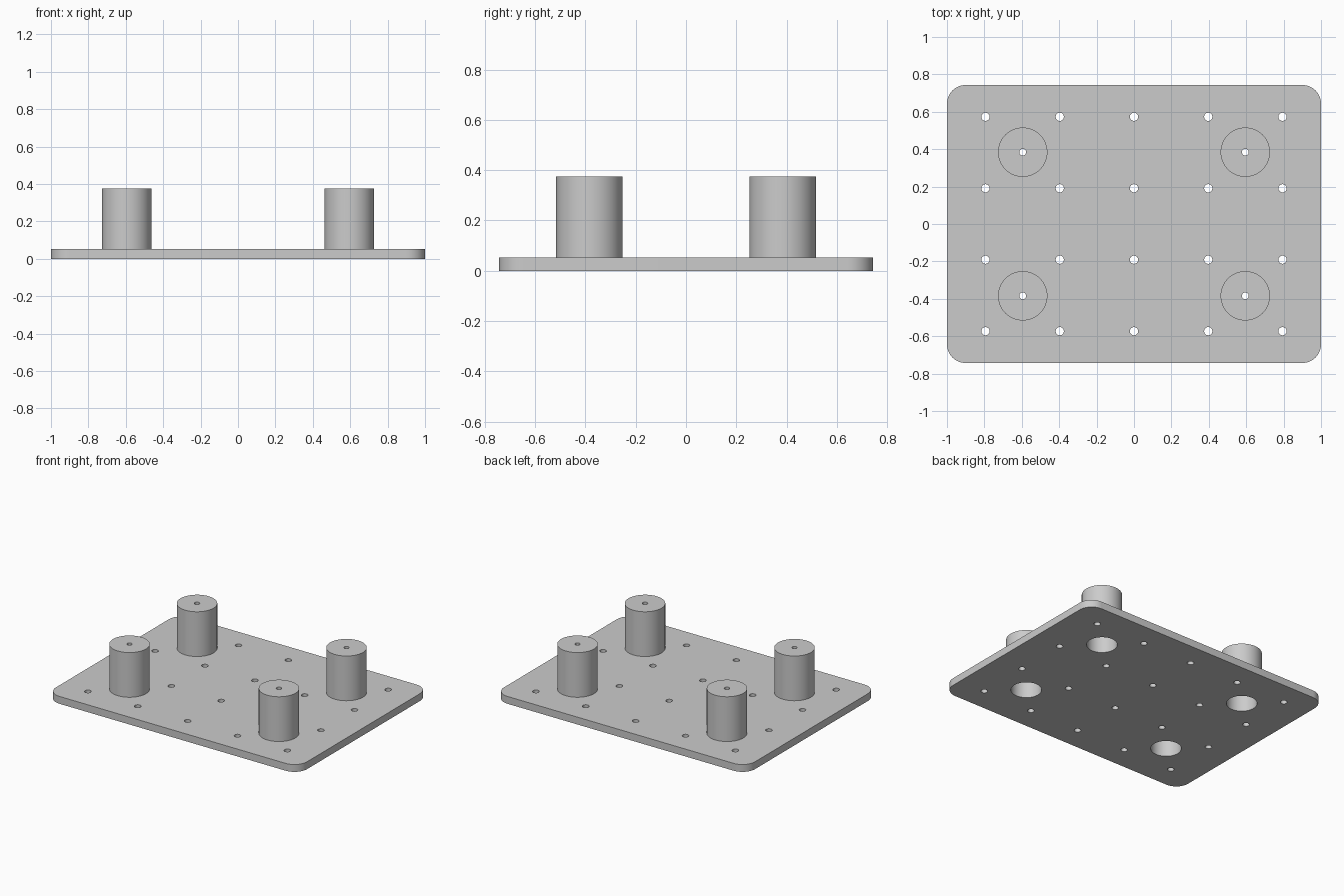
import bpy, bmesh
from math import sin, cos, pi, radians
from mathutils import Matrix, Vector

cube = bpy.data.objects.get("Cube")
if cube:
    bpy.data.objects.remove(cube, do_unlink=True)

HALF_X, HALF_Y, CORNER = 1.0, 0.743, 0.1
THICK, TOP = 0.053, 0.375
POST_R, BORE_R, SCREW_R, HOLE_R = 0.132, 0.1, 0.018, 0.022
POST_X, POST_Y = 0.595, 0.384
PITCH_X, PITCH_Y = 0.397, 0.382

grey = bpy.data.materials.new("plain grey")
grey.use_nodes = True
grey.diffuse_color = (0.6, 0.6, 0.6, 1)
grey.node_tree.nodes["Principled BSDF"].inputs["Base Color"].default_value = (0.6, 0.6, 0.6, 1)


def arc(cx, cy, r, start, end, steps):
    return [(cx + r * cos(start + (end - start) * i / steps),
             cy + r * sin(start + (end - start) * i / steps)) for i in range(steps + 1)]


def circle(cx, cy, r, steps):
    return arc(cx, cy, r, 0, 2 * pi, steps)[:-1]


def add_object(name, mesh):
    obj = bpy.data.objects.new(name, mesh)
    bpy.context.collection.objects.link(obj)
    mesh.materials.clear()
    mesh.materials.append(grey)
    bpy.ops.object.select_all(action='DESELECT')
    obj.select_set(True)
    bpy.context.view_layer.objects.active = obj
    bpy.ops.object.shade_smooth_by_angle(angle=radians(30))
    return obj


def slab(name, loops, thickness):
    """Filled flat outline with holes, extruded upward from z = 0."""
    curve = bpy.data.curves.new(name + " outline", 'CURVE')
    curve.dimensions = '2D'
    curve.fill_mode = 'BOTH'
    curve.extrude = thickness / 2
    for loop in loops:
        spline = curve.splines.new('POLY')
        spline.points.add(len(loop) - 1)
        for point, (x, y) in zip(spline.points, loop):
            point.co = (x, y, 0, 1)
        spline.use_cyclic_u = True
    helper = bpy.data.objects.new(name + " outline", curve)
    bpy.context.collection.objects.link(helper)
    bpy.context.view_layer.update()
    graph = bpy.context.evaluated_depsgraph_get()
    mesh = bpy.data.meshes.new_from_object(helper.evaluated_get(graph))
    bpy.data.objects.remove(helper, do_unlink=True)
    bm = bmesh.new()
    bm.from_mesh(mesh)
    bmesh.ops.remove_doubles(bm, verts=bm.verts, dist=1e-5)
    bmesh.ops.translate(bm, verts=bm.verts, vec=(0, 0, thickness / 2))
    bmesh.ops.recalc_face_normals(bm, faces=bm.faces)
    bm.to_mesh(mesh)
    bm.free()
    return add_object(name, mesh)


def lathe(name, profile, location, steps=64):
    """Closed (radius, height) profile turned around z."""
    bm = bmesh.new()
    verts = [bm.verts.new((r, 0, z)) for r, z in profile]
    edges = [bm.edges.new((verts[i - 1], verts[i])) for i in range(len(verts))]
    bmesh.ops.spin(bm, geom=verts + edges, cent=(0, 0, 0), axis=(0, 0, 1),
                   angle=2 * pi, steps=steps)
    bmesh.ops.remove_doubles(bm, verts=bm.verts, dist=1e-5)
    bmesh.ops.recalc_face_normals(bm, faces=bm.faces)
    mesh = bpy.data.meshes.new(name)
    bm.to_mesh(mesh)
    bm.free()
    add_object(name, mesh).location = location


# Base plate: rounded rectangle with a grid of holes and four post bores
outline = []
for k, (sx, sy) in enumerate([(1, 1), (-1, 1), (-1, -1), (1, -1)]):
    outline += arc(sx * (HALF_X - CORNER), sy * (HALF_Y - CORNER), CORNER,
                   k * pi / 2, (k + 1) * pi / 2, 12)
holes = [circle(i * PITCH_X, j * PITCH_Y, HOLE_R, 24)
         for i in range(-2, 3) for j in (-1.5, -0.5, 0.5, 1.5)]
posts = [("front_right", -1, -1), ("front_left", 1, -1),
         ("back_right", -1, 1), ("back_left", 1, 1)]
bores = [circle(sx * POST_X, sy * POST_Y, BORE_R, 64) for _, sx, sy in posts]
slab("base_plate", [outline] + holes + bores, THICK)

# Hollow posts, capped on top with a small screw hole
cap = TOP - THICK
profile = [(BORE_R, THICK), (BORE_R, cap), (SCREW_R, cap),
           (SCREW_R, TOP), (POST_R, TOP), (POST_R, THICK)]
for side, sx, sy in posts:
    lathe(side + "_post", profile, (sx * POST_X, sy * POST_Y, 0))
